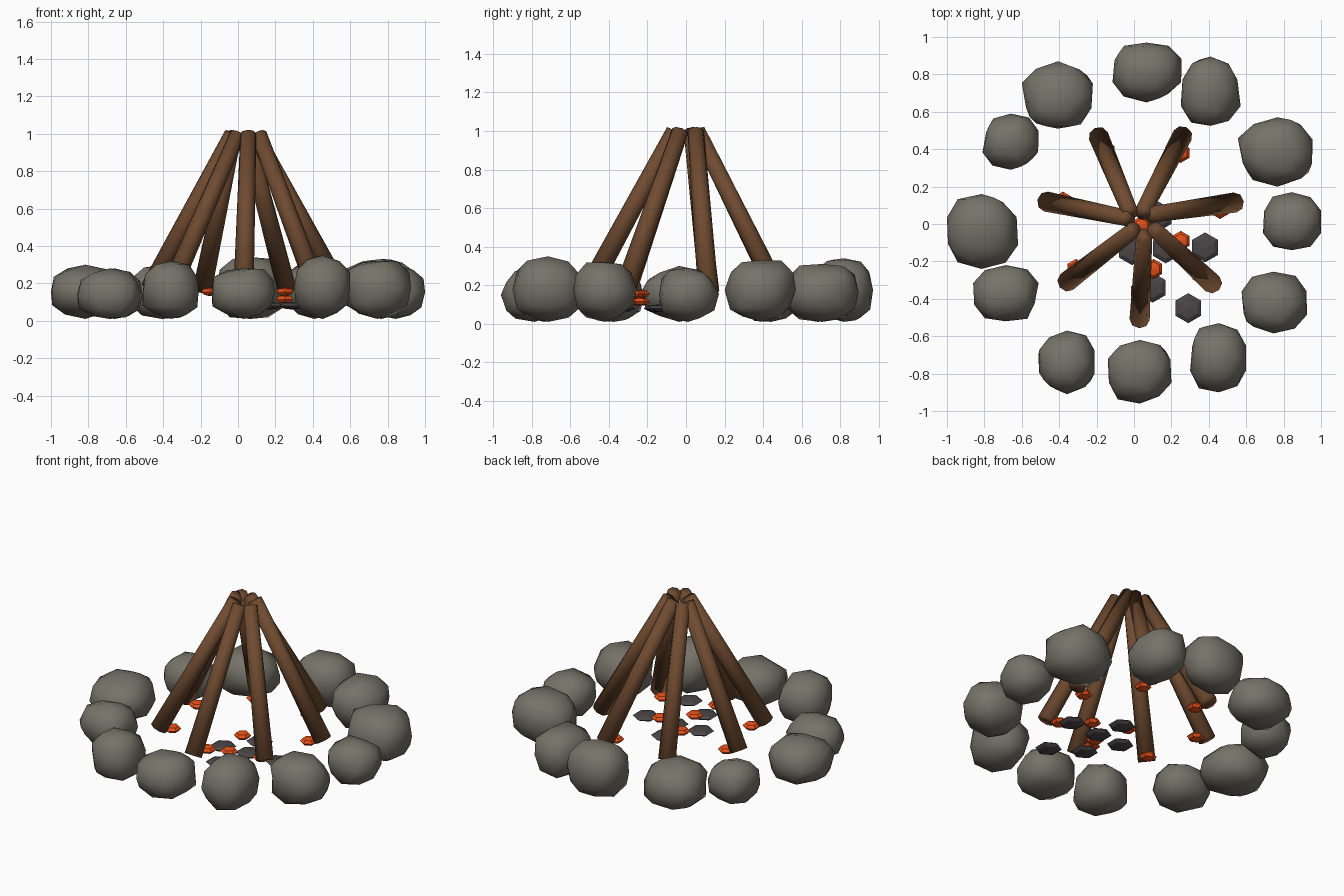
import bpy
import bmesh
import random
from mathutils import Vector

random.seed(4)
if "Cube" in bpy.data.objects:
    bpy.data.objects.remove(bpy.data.objects["Cube"], do_unlink=True)


def make_material(name, colour):
    material = bpy.data.materials.new(name)
    material.use_nodes = True
    material.diffuse_color = (*colour, 1)
    shader = next(n for n in material.node_tree.nodes if n.type == "BSDF_PRINCIPLED")
    shader.inputs["Base Color"].default_value = (*colour, 1)
    shader.inputs["Roughness"].default_value = 0.9
    return material


stone_grey = make_material("stone grey", (0.18, 0.17, 0.14))
bark_brown = make_material("bark brown", (0.16, 0.07, 0.03))
ember_orange = make_material("ember orange", (0.80, 0.08, 0.01))
coal_black = make_material("coal black", (0.07, 0.06, 0.062))


def finish(bm, name, material, smooth):
    for face in bm.faces:
        face.smooth = smooth
    mesh = bpy.data.meshes.new(name)
    bm.to_mesh(mesh)
    bm.free()
    mesh.materials.append(material)
    obj = bpy.data.objects.new(name, mesh)
    bpy.context.collection.objects.link(obj)
    return obj


def fit_axis(verts, axis, low, high):
    """Stretch the vertices so that they span low to high on one axis."""
    values = [v.co[axis] for v in verts]
    start, size = min(values), max(values) - min(values)
    for v in verts:
        v.co[axis] = low + (v.co[axis] - start) / size * (high - low)


def add_stone(name, x, y, half_x, half_y, top):
    bm = bmesh.new()
    bmesh.ops.create_icosphere(bm, subdivisions=2, radius=1)
    for v in bm.verts:
        # slightly boxy, uneven boulder
        boxy = [abs(c) ** 0.85 * (1 if c > 0 else -1) for c in v.co]
        v.co = Vector(boxy) * random.uniform(0.92, 1.06)
    fit_axis(bm.verts, 0, x - half_x, x + half_x)
    fit_axis(bm.verts, 1, y - half_y, y + half_y)
    fit_axis(bm.verts, 2, 0.01, top)
    finish(bm, name, stone_grey, True)


def add_log(name, foot, tip):
    axis = Vector(tip) - Vector(foot)
    bm = bmesh.new()
    bmesh.ops.create_cone(bm, cap_ends=True, segments=8, radius1=0.054,
                          radius2=0.043, depth=axis.length)
    obj = finish(bm, name, bark_brown, True)
    obj.location = (Vector(foot) + Vector(tip)) / 2
    obj.rotation_euler = axis.to_track_quat("Z", "Y").to_euler()


def add_lump(name, position, radius, half_height, material):
    bm = bmesh.new()
    bmesh.ops.create_uvsphere(bm, u_segments=6, v_segments=4, radius=radius)
    bmesh.ops.scale(bm, verts=bm.verts, vec=(1, 1, half_height / radius))
    finish(bm, name, material, False).location = position


# Ring of stones: centre x, centre y, half width, half depth, top
stones = [
    (0.07, 0.81, 0.185, 0.16, 0.34), (0.41, 0.71, 0.16, 0.185, 0.31),
    (0.755, 0.385, 0.2, 0.185, 0.33), (0.845, 0.015, 0.155, 0.155, 0.29),
    (0.75, -0.42, 0.175, 0.165, 0.32), (0.45, -0.715, 0.15, 0.185, 0.35),
    (0.03, -0.79, 0.17, 0.17, 0.28), (-0.36, -0.74, 0.15, 0.17, 0.32),
    (-0.685, -0.37, 0.175, 0.15, 0.28), (-0.81, -0.04, 0.19, 0.2, 0.3),
    (-0.66, 0.44, 0.15, 0.15, 0.28), (-0.41, 0.69, 0.19, 0.18, 0.3),
]
for number, stone in enumerate(stones, 1):
    add_stone(f"ring_stone_{number}", *stone)

# Leaning logs: foot x, foot y, tip x, tip y
logs = [
    (-0.19, 0.47, -0.02, 0.06), (0.26, 0.475, 0.045, 0.06),
    (0.54, 0.115, 0.09, 0.05), (0.42, -0.32, 0.11, -0.03),
    (0.03, -0.51, 0.055, -0.06), (-0.36, -0.31, 0.0, -0.03),
    (-0.47, 0.12, -0.03, 0.03),
]
for number, (foot_x, foot_y, tip_x, tip_y) in enumerate(logs, 1):
    add_log(f"log_{number}", (foot_x, foot_y, 0.17), (tip_x, tip_y, 1.0))

# Glowing embers: one by each log foot, the rest on the coals
log_embers = [(-0.15, 0.39), (0.25, 0.38), (0.46, 0.08), (0.36, -0.27),
              (0.03, -0.36), (-0.31, -0.24), (-0.38, 0.12)]
for number, (x, y) in enumerate(log_embers, 1):
    add_lump(f"log_ember_{number}", (x, y, 0.155), 0.053, 0.023, ember_orange)
for number, (x, y) in enumerate([(0.25, -0.09), (0.105, -0.24), (0.04, -0.01)], 1):
    add_lump(f"coal_ember_{number}", (x, y, 0.115), 0.053, 0.023, ember_orange)

# Dead coals
coals = [(0.38, -0.125), (0.29, -0.45), (0.1, -0.34),
         (-0.01, -0.14), (0.17, -0.13), (0.13, 0.04)]
for number, (x, y) in enumerate(coals, 1):
    add_lump(f"coal_{number}", (x, y, 0.08), 0.08, 0.02, coal_black)
